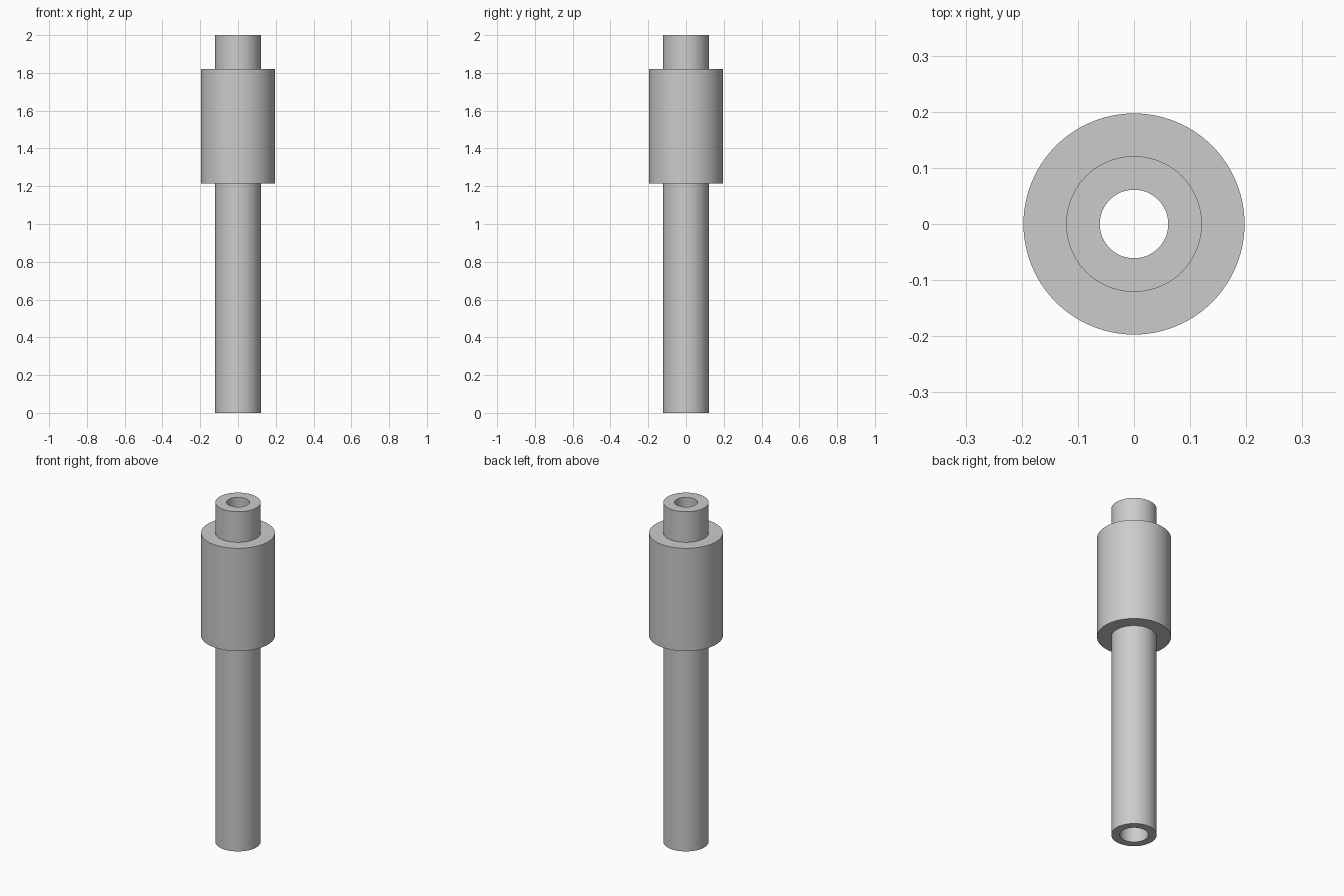
import bpy
import bmesh
import math
from mathutils import Matrix, Vector

cube = bpy.data.objects.get("Cube")
if cube:
    bpy.data.objects.remove(cube, do_unlink=True)

SIDES = 96

# Plain grey metal
grey = bpy.data.materials.new("grey_metal")
grey.use_nodes = True
colour = (0.6, 0.6, 0.6, 1)
grey.diffuse_color = colour
grey.node_tree.nodes["Principled BSDF"].inputs["Base Color"].default_value = colour


def lathe(name, profile):
    """Spin a closed (radius, height) profile around the z axis."""
    bm = bmesh.new()
    points = [bm.verts.new((r, 0, z)) for r, z in profile]
    edges = [bm.edges.new((a, b)) for a, b in zip(points, points[1:] + points[:1])]
    bmesh.ops.spin(bm, geom=points + edges, cent=(0, 0, 0), axis=(0, 0, 1),
                   angle=math.tau, steps=SIDES, use_merge=True)
    bmesh.ops.remove_doubles(bm, verts=bm.verts, dist=1e-5)
    bmesh.ops.recalc_face_normals(bm, faces=bm.faces)
    mesh = bpy.data.meshes.new(name)
    bm.to_mesh(mesh)
    bm.free()
    mesh.materials.append(grey)
    obj = bpy.data.objects.new(name, mesh)
    bpy.context.collection.objects.link(obj)
    bpy.ops.object.select_all(action="DESELECT")
    obj.select_set(True)
    bpy.context.view_layer.objects.active = obj
    bpy.ops.object.shade_smooth_by_angle(angle=math.radians(30))
    return obj


# Key radii and heights
tube, collar, bore, wide_bore = 0.121, 0.197, 0.061, 0.076
collar_low, collar_high, top = 1.215, 1.82, 2.0

# Hollow shaft with its thick collar and a wider bore from below
lathe("collared_tube", [
    (wide_bore, 0), (tube, 0),
    (tube, collar_low), (collar, collar_low),
    (collar, collar_high), (tube, collar_high),
    (tube, top), (bore, top),
    (bore, collar_low), (wide_bore, collar_low),
])
